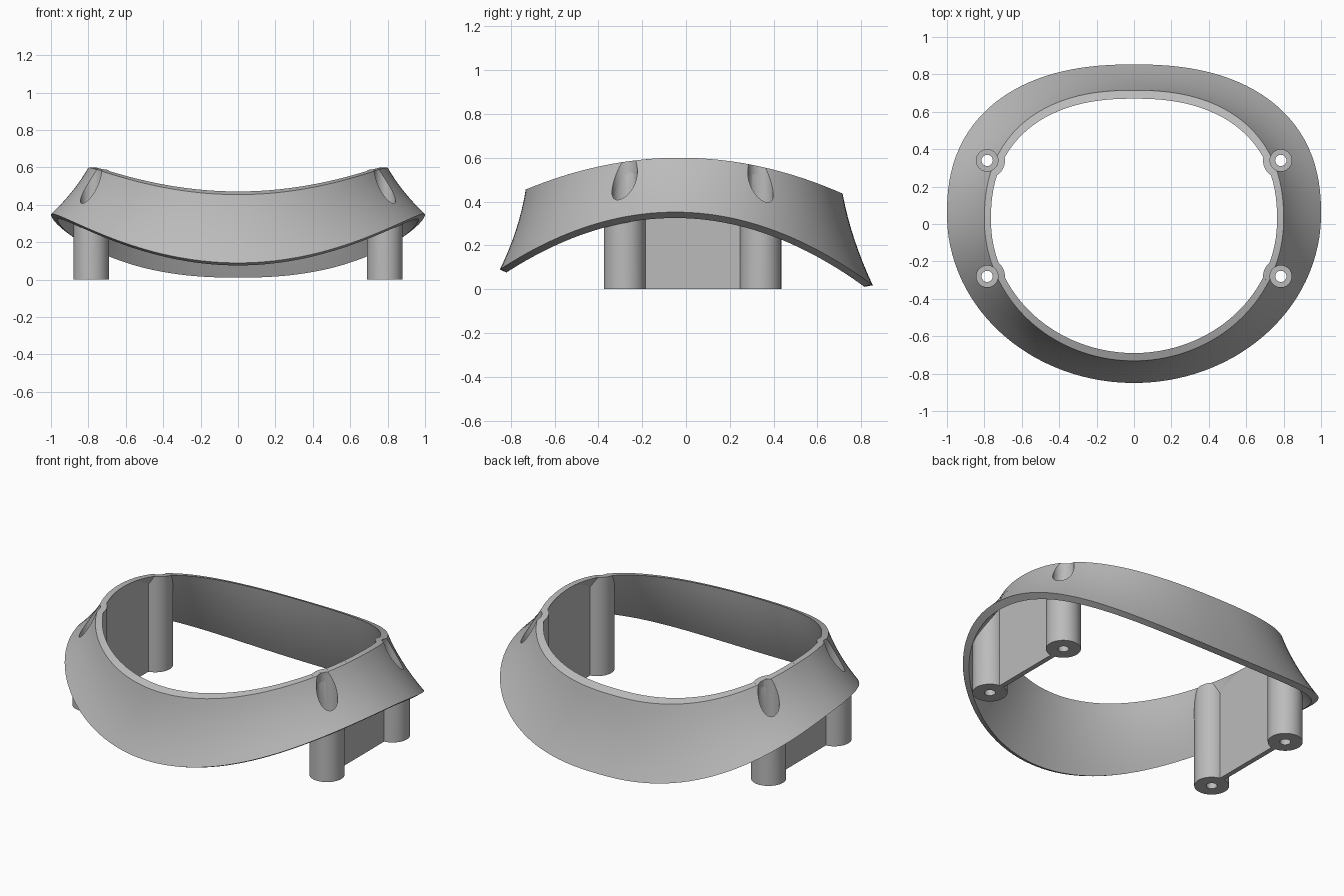
import bpy, bmesh
from math import cos, sin, tau, radians
from mathutils import Vector

cube = bpy.data.objects.get("Cube")
if cube:
    bpy.data.objects.remove(cube)

SEG, ROWS = 128, 8
GREY = (0.5, 0.5, 0.5)
mat = bpy.data.materials.new("plain_grey")
mat.use_nodes = True
mat.diffuse_color = (*GREY, 1)
bsdf = next(n for n in mat.node_tree.nodes if n.type == 'BSDF_PRINCIPLED')
bsdf.inputs["Base Color"].default_value = (*GREY, 1)


def make_object(name, bm):
    bmesh.ops.recalc_face_normals(bm, faces=bm.faces)
    mesh = bpy.data.meshes.new(name)
    bm.to_mesh(mesh)
    bm.free()
    mesh.materials.append(mat)
    ob = bpy.data.objects.new(name, mesh)
    bpy.context.collection.objects.link(ob)
    return ob


def outline(half_width, front, back, centre, height):
    """Rounded loop, round at the front and squarer at the back, on a saddle."""
    loop = []
    for i in range(SEG):
        a = tau * (i + 0.5) / SEG
        c, s = abs(cos(a)), abs(sin(a))
        n = 2.35 if sin(a) > 0 else 2.0
        depth = back - centre if sin(a) > 0 else centre - front
        r = ((c / half_width) ** n + (s / depth) ** n) ** (-1 / n)
        x, y = r * cos(a), centre + r * sin(a)
        loop.append(Vector((x, y, height(y))))
    return loop


def top_z(y):
    return 0.6 - 0.295 * (y + 0.03) ** 2


def base_z(y):
    return 0.352 - 0.41 * (y + 0.05) ** 2


def under_z(y):
    return 0.325 - 0.42 * (y + 0.05) ** 2


def wall(low, high):
    """Loops climbing from low to high with a slightly hollow profile."""
    loops = []
    for k in range(ROWS + 1):
        t = k / ROWS
        loop = []
        for p, q in zip(low, high):
            v = p.lerp(q, t)
            inward = Vector((-v.x, -v.y, 0)).normalized()
            loop.append(v + inward * 0.06 * t * (1 - t))
        loops.append(loop)
    return loops


def skin(bm, loops, closed):
    rings = [[bm.verts.new(p) for p in loop] for loop in loops]
    pairs = list(zip(rings, rings[1:]))
    if closed:
        pairs.append((rings[-1], rings[0]))
    for a, b in pairs:
        for i in range(SEG):
            j = (i + 1) % SEG
            bm.faces.new((a[i], a[j], b[j], b[i]))
    return rings


# Edge outlines of the flared frame
base_outer = outline(1.0, -0.85, 0.853, 0.05, base_z)
base_inner = outline(0.965, -0.82, 0.815, 0.05, under_z)
rim_outer = outline(0.80, -0.732, 0.715, 0.02, top_z)
rim_inner = outline(0.765, -0.69, 0.67, 0.02, top_z)
outer = wall(base_outer, rim_outer)
inner = wall(base_inner, rim_inner)

bm = bmesh.new()
skin(bm, outer + inner[::-1], True)
frame = make_object("flared_frame", bm)


# Solid envelope inside the wall, used to trim posts and webs
def envelope():
    middle = [[p.lerp(q, 0.5) for p, q in zip(a, b)] for a, b in zip(outer, inner)]
    skirt = [Vector((p.x, p.y, -0.2)) for p in middle[0]]
    bm = bmesh.new()
    rings = skin(bm, [skirt] + middle, False)
    for ring in (rings[0], rings[-1]):
        # mirrored points share a height, so flat strips close the saddle
        for k in range(-SEG // 4, SEG // 4 - 1):
            m = SEG // 2 - 1
            quad = (k, k + 1, m - k - 1, m - k)
            bm.faces.new([ring[i % SEG] for i in quad])
    return make_object("envelope_cutter", bm)


def cylinder(name, x, y, r, z0, z1, sides=48):
    bm = bmesh.new()
    bmesh.ops.create_cone(bm, cap_ends=True, segments=sides, radius1=r, radius2=r,
                          depth=z1 - z0)
    bmesh.ops.translate(bm, verts=bm.verts, vec=(x, y, (z0 + z1) / 2))
    return make_object(name, bm)


def box(name, lo, hi):
    bm = bmesh.new()
    bmesh.ops.create_cube(bm, size=1)
    for v in bm.verts:
        v.co = [(a + b) / 2 + c * (b - a) for a, b, c in zip(lo, hi, v.co)]
    return make_object(name, bm)


def cut(ob, cutter, operation):
    mod = ob.modifiers.new("cut", 'BOOLEAN')
    mod.operation, mod.solver, mod.object = operation, 'EXACT', cutter
    bpy.context.view_layer.objects.active = ob
    bpy.ops.object.modifier_apply(modifier=mod.name)


trim = envelope()
cutters = [trim]
parts = [frame]
POST_Y = {"front": -0.28, "back": 0.34}
POST_X = 0.785

for side, sx in (("left", 1), ("right", -1)):
    # Screw posts with a through hole and a wide screw recess
    for end, y in POST_Y.items():
        x = sx * POST_X
        post = cylinder(f"{end}_{side}_post", x, y, 0.095, 0, 0.75)
        hole = cylinder("hole_cutter", x, y, 0.03, -0.1, 1, 24)
        recess = cylinder("recess_cutter", x, y, 0.058, 0.34, 1)
        cut(post, trim, 'INTERSECT')
        for c in (hole, recess):
            cut(post, c, 'DIFFERENCE')
            cut(frame, c, 'DIFFERENCE')
            cutters.append(c)
        parts.append(post)
    # Flat web joining the two posts
    xs = sorted((sx * 0.766, sx * 0.795))
    web = box(f"{side}_web", (xs[0], POST_Y["front"] + 0.07, 0),
              (xs[1], POST_Y["back"] - 0.07, 0.75))
    cut(web, trim, 'INTERSECT')
    parts.append(web)

for c in cutters:
    bpy.data.objects.remove(c)

# Smooth curved faces while keeping the edges crisp
bpy.context.view_layer.update()
bpy.ops.object.select_all(action='DESELECT')
for ob in parts:
    ob.select_set(True)
bpy.context.view_layer.objects.active = frame
bpy.ops.object.shade_smooth_by_angle(angle=radians(30))
